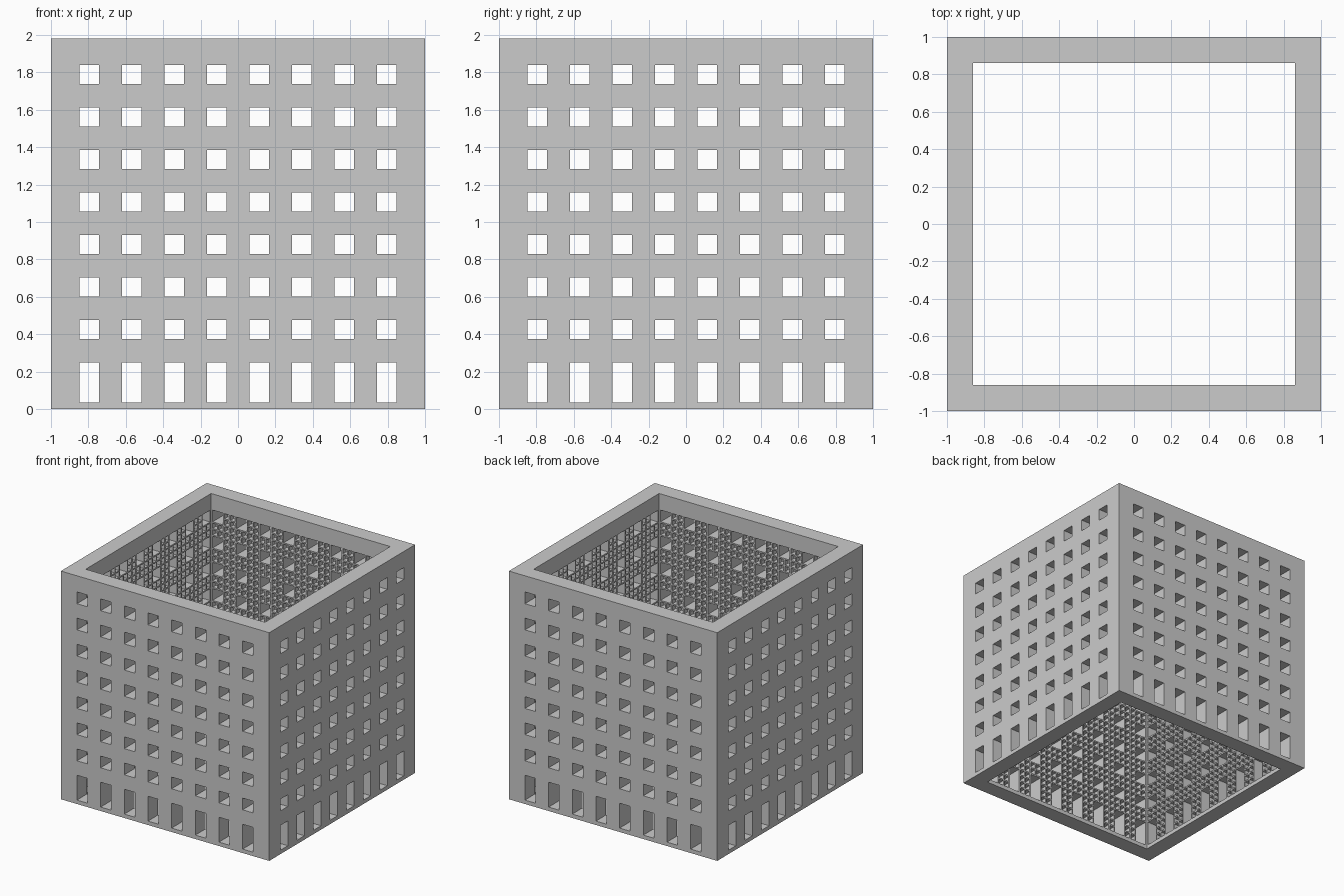
import bpy, bmesh
from math import pi
from mathutils import Matrix, Vector

if "Cube" in bpy.data.objects:
    bpy.data.objects.remove(bpy.data.objects["Cube"])

HEIGHT, WALL = 1.98, 0.14        # box height, wall thickness
PITCH, CELL = 0.0568, 0.045      # fine grid of small pockets
COLS, ROWS, Z0 = 30, 32, 0.034
POCKET = 0.045                   # depth of the small pockets on the inside
IN = 1 - WALL
U0 = -((COLS - 1) * PITCH + CELL) / 2

bm = bmesh.new()
rot = Matrix.Identity(3)


def quad(pts, flip=False):
    # points are (along wall, depth from outside, height)
    vs = [bm.verts.new(rot @ Vector((u, -1 + d, z))) for u, d, z in pts]
    bm.faces.new(vs[::-1] if flip else vs)


def panel(u0, u1, z0, z1, d, flip=False):
    quad([(u0, d, z0), (u1, d, z0), (u1, d, z1), (u0, d, z1)], flip)


def tunnel(u0, u1, z0, z1, d0, d1):
    for z, f in ((z0, False), (z1, True)):
        quad([(u0, d0, z), (u1, d0, z), (u1, d1, z), (u0, d1, z)], f)
    for u, f in ((u0, False), (u1, True)):
        quad([(u, d0, z0), (u, d1, z0), (u, d1, z1), (u, d0, z1)], f)


def lines(start, n, lo, hi):
    out = [lo]
    for i in range(n):
        out += [start + i * PITCH, start + i * PITCH + CELL]
    return out + [hi]


# Windows: one tall ground row, then seven square rows, eight columns each
win_cols = [(i, i + 1) for i in range(0, COLS, 4)]
win_rows = [(0, 3)] + [(j, j + 1) for j in range(6, ROWS, 4)]


def span(start, a, b):
    return start + a * PITCH, start + b * PITCH + CELL


def in_span(v, start, groups):
    return any(lo < v < hi for lo, hi in (span(start, *g) for g in groups))


def in_window(u, z):
    return in_span(u, U0, win_cols) and in_span(z, Z0, win_rows)


zs = lines(Z0, ROWS, 0, HEIGHT)
for side in range(4):
    rot = Matrix.Rotation(side * pi / 2, 3, 'Z')
    # outer skin and pocketed inner skin
    for edge, d, inner in ((1, 0, False), (IN, WALL, True)):
        us = lines(U0, COLS, -edge, edge)
        for i in range(len(us) - 1):
            for j in range(len(zs) - 1):
                u0, u1, z0, z1 = us[i], us[i + 1], zs[j], zs[j + 1]
                if in_window((u0 + u1) / 2, (z0 + z1) / 2):
                    continue
                if inner and i % 2 and j % 2:
                    tunnel(u0, u1, z0, z1, WALL - POCKET, WALL)
                    panel(u0, u1, z0, z1, WALL - POCKET, True)
                else:
                    panel(u0, u1, z0, z1, d, inner)
    # window reveals through the wall
    for c in win_cols:
        for r in win_rows:
            tunnel(*span(U0, *c), *span(Z0, *r), 0, WALL)
    # mitred top and bottom rims
    for z, f in ((HEIGHT, False), (0, True)):
        quad([(-1, 0, z), (1, 0, z), (IN, WALL, z), (-IN, WALL, z)], f)

bmesh.ops.remove_doubles(bm, verts=bm.verts, dist=1e-5)
mesh = bpy.data.meshes.new("windowed_walls")
bm.to_mesh(mesh)
bm.free()
obj = bpy.data.objects.new("windowed_walls", mesh)
bpy.context.collection.objects.link(obj)
